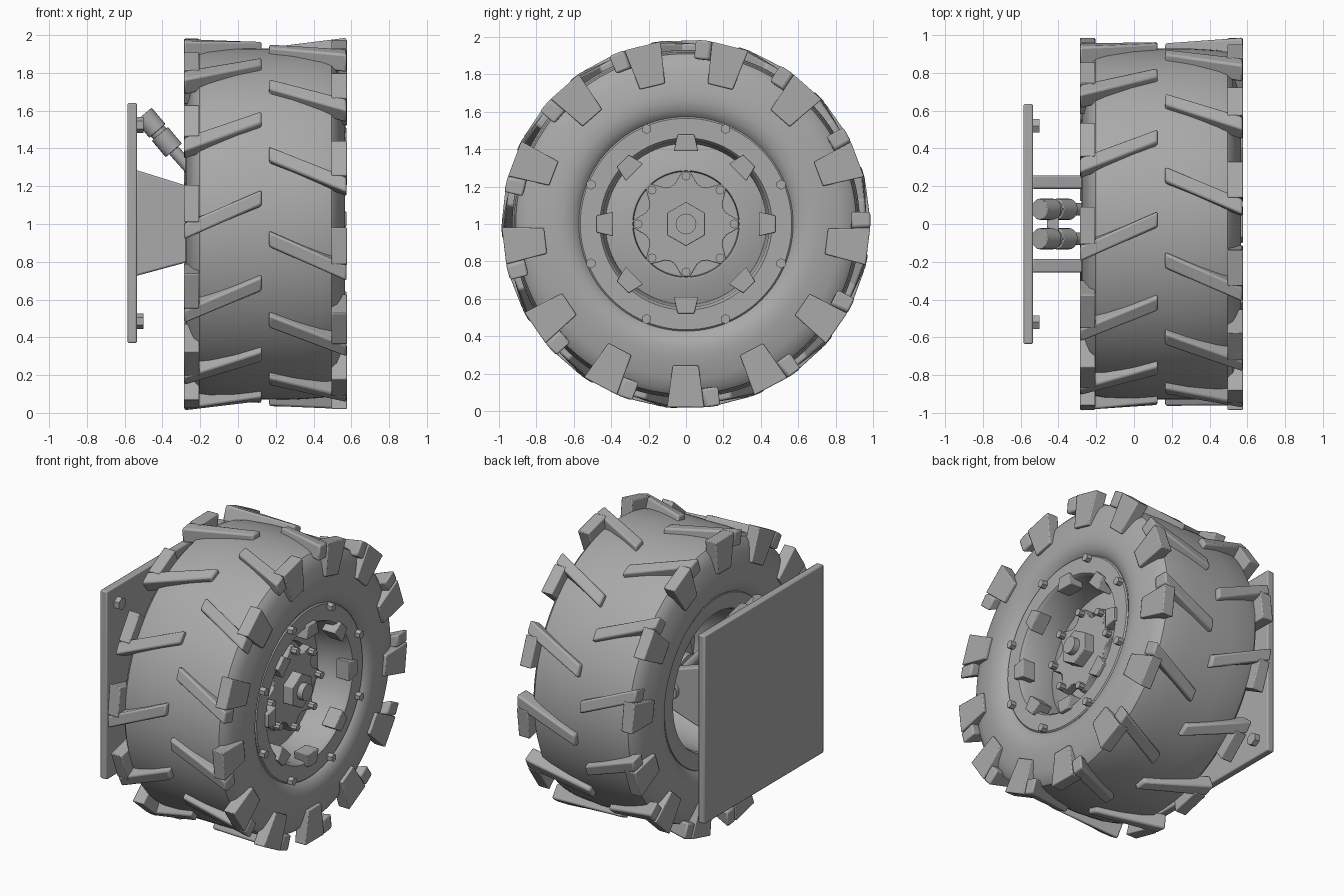
import bpy, bmesh, math
from mathutils import Matrix, Vector

if "Cube" in bpy.data.objects:
    bpy.data.objects.remove(bpy.data.objects["Cube"])

CX, CZ = 0.145, 1.0           # wheel centre
grey = bpy.data.materials.new("plain_grey")
grey.diffuse_color = (0.4, 0.4, 0.4, 1)
grey.use_nodes = True
grey.node_tree.nodes["Principled BSDF"].inputs["Base Color"].default_value = grey.diffuse_color


def finish(name, bm, bevel=0.0, smooth=True):
    bmesh.ops.recalc_face_normals(bm, faces=bm.faces)
    me = bpy.data.meshes.new(name)
    bm.to_mesh(me)
    bm.free()
    ob = bpy.data.objects.new(name, me)
    bpy.context.collection.objects.link(ob)
    me.materials.append(grey)
    if bevel:
        m = ob.modifiers.new("bevel", 'BEVEL')
        m.width, m.segments, m.limit_method = bevel, 2, 'ANGLE'
    if smooth:
        bpy.ops.object.select_all(action='DESELECT')
        ob.select_set(True)
        bpy.context.view_layer.objects.active = ob
        bpy.ops.object.shade_smooth_by_angle(angle=math.radians(35))
    return ob


def polar(x, r, a):
    """Point on the wheel; angle a in degrees, 0 = front (-y), 90 = up."""
    t = math.radians(a)
    return Vector((x, -r * math.cos(t), CZ + r * math.sin(t)))


def revolve(name, profile, n=96, closed=True):
    """Spin an (x, r) profile about the wheel axle."""
    bm = bmesh.new()
    rings = [[bm.verts.new(polar(x, r, 360 * i / n)) for i in range(n)] for x, r in profile]
    pairs = list(zip(rings, rings[1:] + rings[:1])) if closed else list(zip(rings, rings[1:]))
    for a, b in pairs:
        for i in range(n):
            j = (i + 1) % n
            bm.faces.new((a[i], a[j], b[j], b[i]))
    if not closed:
        bm.faces.new(rings[0])
        bm.faces.new(rings[-1])
    return finish(name, bm)


def loft(bm, a, b):
    """Closed solid between two matching loops."""
    va, vb = [bm.verts.new(p) for p in a], [bm.verts.new(p) for p in b]
    bm.faces.new(va)
    bm.faces.new(vb)
    for i in range(len(va)):
        j = (i + 1) % len(va)
        bm.faces.new((va[i], va[j], vb[j], vb[i]))


def cyl(bm, p, q, r, n=24):
    p, q = Vector(p), Vector(q)
    rot = (q - p).to_track_quat('Z', 'Y').to_matrix().to_4x4()
    bmesh.ops.create_cone(bm, cap_ends=True, segments=n, radius1=r, radius2=r,
                          depth=(q - p).length, matrix=Matrix.Translation((p + q) / 2) @ rot)


# Tyre: rounded sidewalls, slightly crowned tread, mirrored about its mid plane
half = [(0.30, 0.53), (0.355, 0.555), (0.385, 0.575), (0.41, 0.61), (0.422, 0.66), (0.42, 0.71),
        (0.41, 0.77), (0.395, 0.83), (0.378, 0.88), (0.35, 0.91), (0.30, 0.92), (0.15, 0.93)]
revolve("tyre", [(CX + x, r) for x, r in half] + [(CX - x, r) for x, r in reversed(half)], 128)

# Tread: angled bars and sidewall lugs, 13 per side
for side, label, outer in ((1, "right", -15.5), (-1, "left", -2.3)):
    bars, lugs = bmesh.new(), bmesh.new()
    for k in range(13):
        a0 = outer + k * 360 / 13
        ends = []
        for dx, a, top in ((0.02, a0 + 10.7, 0.965), (0.43, a0, 0.988)):
            x = CX + side * dx
            ends.append([polar(x, 0.885, a - 2.8), polar(x, 0.885, a + 2.8),
                         polar(x, top, a + 2.4), polar(x, top, a - 2.4)])
        loft(bars, *ends)
        a = a0 + 8.7
        loops = []
        for dx in (0.35, 0.432):
            x = CX + side * dx
            loops.append([polar(x, 0.76, a - 5.2), polar(x, 0.76, a + 5.2),
                          polar(x, 0.985, a + 5.8), polar(x, 0.985, a - 5.8)])
        loft(lugs, *loops)
    finish(label + "_tread_bars", bars, 0.012)
    finish(label + "_sidewall_lugs", lugs, 0.006)

# Rim: hollow barrel with a flange at both ends
revolve("rim", [(0.525, 0.575), (0.535, 0.565), (0.535, 0.46), (0.515, 0.445), (0.30, 0.43),
                (-0.20, 0.45), (-0.225, 0.46), (-0.235, 0.50), (-0.235, 0.565), (-0.22, 0.575),
                (-0.18, 0.54), (0.48, 0.54)])
# Dished wheel disc with a raised step around the hub
revolve("wheel_disc", [(0.24, 0.0001), (0.24, 0.44), (0.29, 0.44), (0.34, 0.30), (0.34, 0.285),
                       (0.30, 0.28), (0.30, 0.0001)], closed=False)
revolve("hub_drum", [(0.26, 0.0001), (0.26, 0.19), (0.39, 0.17), (0.39, 0.0001)], 48, closed=False)

# Flange bolts and rim tabs
bm = bmesh.new()
for k in range(8):
    a = 22.5 + 45 * k
    cyl(bm, polar(0.52, 0.55, a), polar(0.57, 0.55, a), 0.027, 6)
finish("flange_bolts", bm, smooth=False)
bm = bmesh.new()
for k in range(8):
    c, t = polar(0, 0, 0), math.radians(45 * k)
    rad, tan = Vector((0, -math.cos(t), math.sin(t))), Vector((0, math.sin(t), math.cos(t)))
    loft(bm, *[[c + rad * r + tan * w + Vector((x, 0, 0))
                for r, w in ((0.39, -0.065), (0.39, 0.065), (0.478, 0.045), (0.478, -0.045))]
               for x in (0.46, 0.56)])
finish("rim_tabs", bm, 0.005)

# Star shaped hub plate, its bolts, the centre nut and axle tip
bm = bmesh.new()
star = []
for k in range(8):
    a = 45 * k
    star += [(0.285, a - 4), (0.285, a + 4), (0.225, a + 15), (0.215, a + 22.5), (0.225, a + 30)]
loft(bm, [polar(0.35, r, a) for r, a in star], [polar(0.41, r, a) for r, a in star])
finish("star_hub_plate", bm, 0.004)
bm = bmesh.new()
for k in range(8):
    cyl(bm, polar(0.40, 0.257, 45 * k), polar(0.45, 0.257, 45 * k), 0.024, 8)
finish("hub_bolts", bm, smooth=False)
bm = bmesh.new()
loft(bm, *[[polar(x, 0.118, 30 + 60 * k) for k in range(6)] for x in (0.39, 0.48)])
finish("centre_nut", bm, 0.004)
bm = bmesh.new()
cyl(bm, (0.45, 0, CZ), (0.52, 0, CZ), 0.055, 32)
finish("axle_tip", bm)

# Axle and gearbox housing behind the disc
bm = bmesh.new()
cyl(bm, (-0.02, 0, CZ), (0.26, 0, CZ), 0.12, 32)
cyl(bm, (0.12, 0, CZ), (0.25, 0, CZ), 0.24, 48)
finish("axle_housing", bm)
bm = bmesh.new()
cyl(bm, (-0.07, -0.29, CZ), (-0.07, 0.29, CZ), 0.06, 32)
finish("pivot_pin", bm)

# Mounting plate with four corner bolts
bm = bmesh.new()
bmesh.ops.create_cube(bm, size=1, matrix=Matrix.Translation((-0.56, 0, 1.005))
                      @ Matrix.Diagonal((0.05, 1.27, 1.27, 1)))
finish("mounting_plate", bm, 0.008)
bm = bmesh.new()
for y in (-0.52, 0.52):
    for z in (0.485, 1.525):
        cyl(bm, (-0.54, y, z), (-0.50, y, z), 0.042, 6)
finish("plate_bolts", bm, smooth=False)

# Suspension arms: tapered plates with a rounded end on the pivot
arm = [(-0.54, 0.725), (-0.54, 1.285), (-0.52, 1.28), (-0.28, 1.205)]
arm += [(-0.07 + 0.13 * math.cos(math.radians(a)), 1 + 0.13 * math.sin(math.radians(a)))
        for a in range(75, -76, -15)] + [(-0.28, 0.795), (-0.52, 0.73)]
for y, label in ((-0.222, "front"), (0.222, "back")):
    bm = bmesh.new()
    loft(bm, [(x, y - 0.036, z) for x, z in arm], [(x, y + 0.036, z) for x, z in arm])
    finish(label + "_suspension_arm", bm, 0.01)

# Twin shock absorbers leaning from the plate down to the axle
p, q, end = Vector((-0.50, 0, 1.58)), Vector((-0.34, 0, 1.39)), Vector((-0.02, 0, 1.03))
for y, label in ((-0.078, "front"), (0.078, "back")):
    o = Vector((0, y, 0))
    bm = bmesh.new()
    cyl(bm, p + o, p.lerp(q, 0.46) + o, 0.056)
    cyl(bm, p.lerp(q, 0.4) + o, p.lerp(q, 0.6) + o, 0.045)
    cyl(bm, p.lerp(q, 0.54) + o, q + o, 0.056)
    cyl(bm, q + o, end + o, 0.032)
    finish(label + "_shock_absorber", bm, 0.004)
bm = bmesh.new()
bmesh.ops.create_cube(bm, size=1, matrix=Matrix.Translation((-0.43, 0, 1.49))
                      @ Matrix.Diagonal((0.06, 0.12, 0.06, 1)))
finish("shock_bridge", bm, 0.005)
